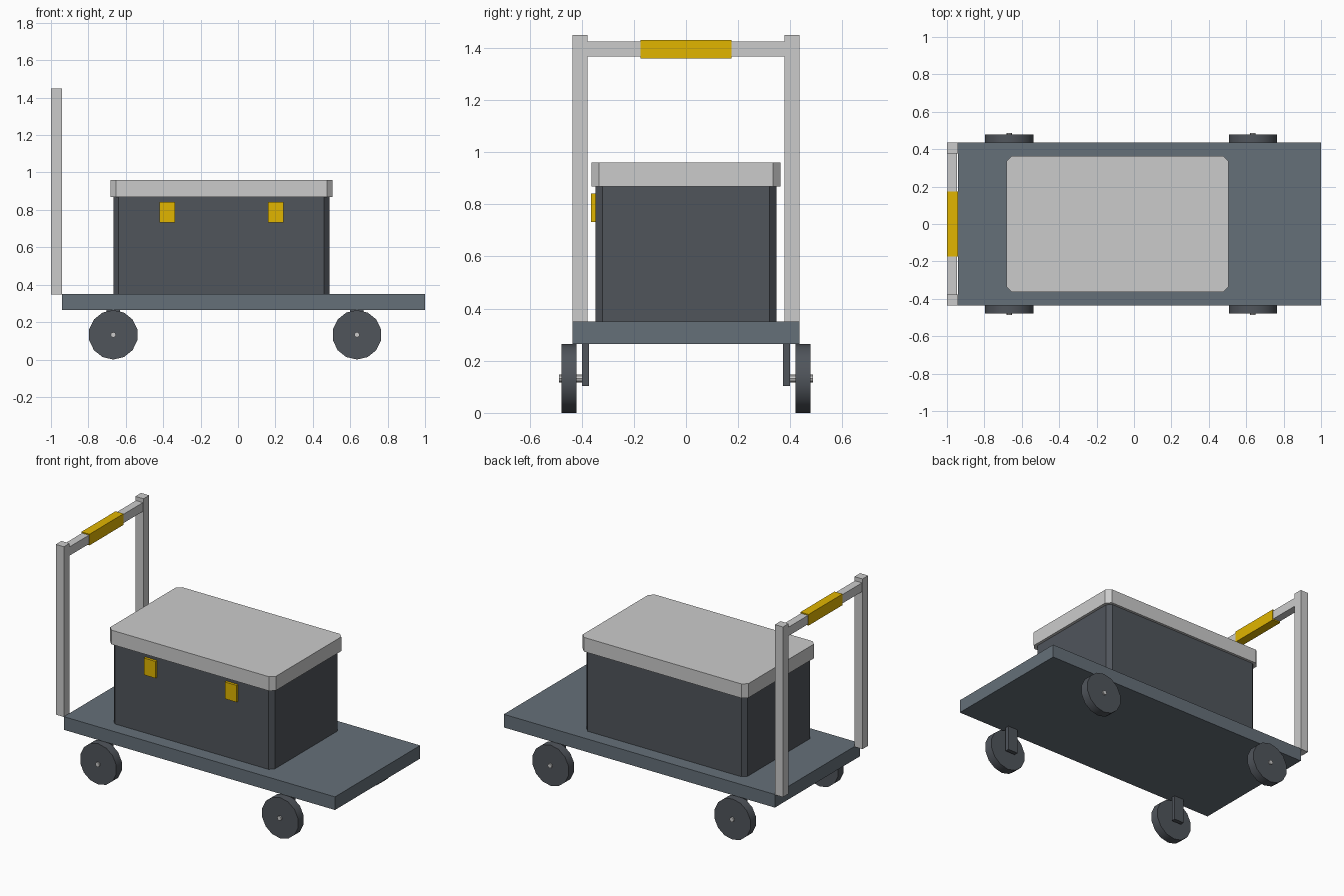
import bpy, bmesh
from math import radians

if "Cube" in bpy.data.objects:
    bpy.data.objects.remove(bpy.data.objects["Cube"])


def material(name, rgb):
    m = bpy.data.materials.new(name)
    m.diffuse_color = (*rgb, 1)
    m.use_nodes = True
    m.node_tree.nodes["Principled BSDF"].inputs["Base Color"].default_value = m.diffuse_color
    return m


SLATE = material("slate", (0.13, 0.16, 0.19))
DARK = material("dark_grey", (0.08, 0.09, 0.105))
YELLOW = material("yellow", (0.75, 0.46, 0.0))


def finish(name, bm, mat=None):
    me = bpy.data.meshes.new(name)
    bm.to_mesh(me)
    bm.free()
    ob = bpy.data.objects.new(name, me)
    bpy.context.collection.objects.link(ob)
    if mat:
        me.materials.append(mat)
    return ob


def box(name, x, y, z, mat=None, corner=0):
    """Box from (min, max) ranges; corner chamfers the vertical edges."""
    bm = bmesh.new()
    bmesh.ops.create_cube(bm, size=1)
    for v in bm.verts:
        v.co = [r[0] if c < 0 else r[1] for c, r in zip(v.co, (x, y, z))]
    if corner:
        upright = [e for e in bm.edges
                   if abs(e.verts[0].co.z - e.verts[1].co.z) > 1e-4]
        bmesh.ops.bevel(bm, geom=upright, offset=corner, segments=1,
                        affect='EDGES')
    return finish(name, bm, mat)


def cylinder_y(name, sides, radius, centre, width, mat=None):
    """Cylinder lying along y, with a vertex at the bottom."""
    bpy.ops.mesh.primitive_cylinder_add(
        vertices=sides, radius=radius, depth=width, location=centre,
        rotation=(radians(90), 0, 0))
    ob = bpy.context.object
    ob.name = name
    if mat:
        ob.data.materials.append(mat)
    bpy.ops.object.shade_smooth_by_angle(angle=radians(30))
    return ob


# Deck
box("deck", (-0.942, 1.0), (-0.436, 0.436), (0.265, 0.35), SLATE)

# Push handle
for side, s in (("right", -1), ("left", 1)):
    box("handle_post_" + side, (-1.0, -0.942), sorted((s * 0.378, s * 0.436)),
        (0.348, 1.45))
box("handle_bar", (-0.996, -0.946), (-0.38, 0.38), (1.367, 1.424))
box("handle_grip", (-1.0, -0.942), (-0.174, 0.174), (1.359, 1.431), YELLOW)

# Storage box with lid and front latches
box("box_body", (-0.666, 0.488), (-0.347, 0.347), (0.35, 0.87), DARK, 0.027)
box("box_lid", (-0.682, 0.506), (-0.363, 0.363), (0.868, 0.96), None, 0.029)
for side, x in (("rear", -0.378), ("front", 0.202)):
    box("latch_" + side, (x - 0.042, x + 0.042), (-0.364, -0.345),
        (0.733, 0.842), YELLOW)

# Wheels, axles and brackets
R = 0.132
for end, x in (("rear", -0.667), ("front", 0.636)):
    for side, s in (("right", -1), ("left", 1)):
        tag = end + "_" + side
        cylinder_y("wheel_" + tag, 14, R, (x, s * 0.449, R), 0.057, DARK)
        cylinder_y("axle_" + tag, 8, 0.0145, (x, s * 0.432, R), 0.11)
        box("bracket_" + tag, (x - 0.036, x + 0.036),
            sorted((s * 0.373, s * 0.399)), (0.104, 0.267), DARK)
